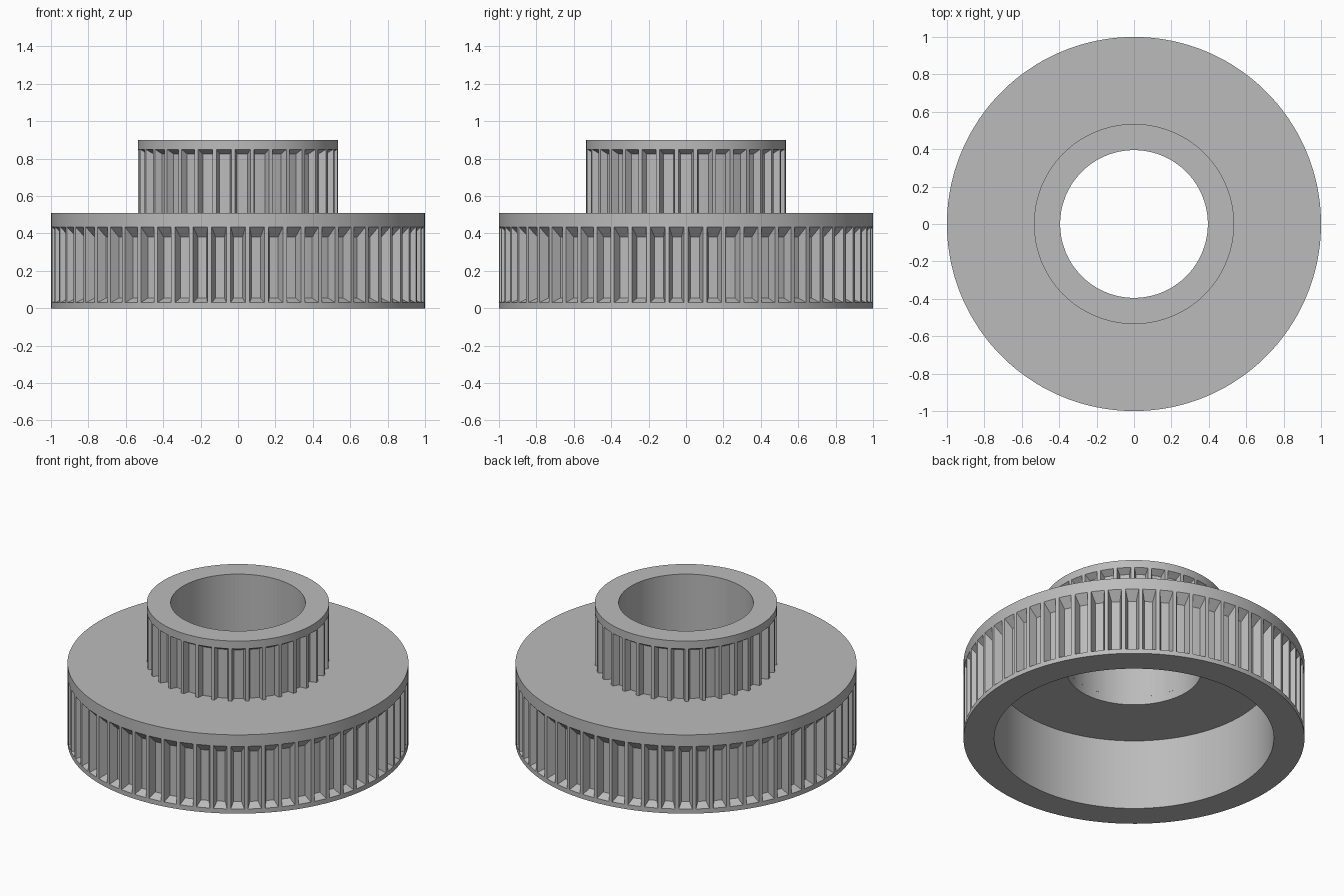
import bpy, bmesh, math

cube = bpy.data.objects.get("Cube")
if cube:
    bpy.data.objects.remove(cube, do_unlink=True)

grey = bpy.data.materials.new("machined grey")
grey.use_nodes = True
grey.diffuse_color = (0.5, 0.5, 0.5, 1)
grey.node_tree.nodes["Principled BSDF"].inputs["Base Color"].default_value = (0.5, 0.5, 0.5, 1)


def ring(bm, radius, z, teeth, depth, mouth, floor, phase):
    """One loop of vertices; depth 0 gives a plain circle, otherwise a toothed one."""
    pitch = math.tau / teeth
    inner = floor if depth else mouth
    verts = []
    for i in range(teeth):
        for offset, cut in ((-mouth, 0), (-inner, depth), (0, depth), (inner, depth), (mouth, 0)):
            a = (i + phase + offset / 2) * pitch
            r = radius - cut
            verts.append(bm.verts.new((r * math.cos(a), r * math.sin(a), z)))
    return verts


def toothed_lathe(name, profile, teeth, mouth, floor, phase):
    """Closed lathe through (radius, height, groove depth) stations."""
    bm = bmesh.new()
    rings = [ring(bm, r, z, teeth, d, mouth, floor, phase) for r, z, d in profile]
    for a, b in zip(rings, rings[1:] + rings[:1]):
        for i in range(len(a)):
            j = (i + 1) % len(a)
            bm.faces.new((a[i], a[j], b[j], b[i]))
    bmesh.ops.remove_doubles(bm, verts=bm.verts, dist=1e-5)
    bmesh.ops.recalc_face_normals(bm, faces=bm.faces)
    mesh = bpy.data.meshes.new(name)
    bm.to_mesh(mesh)
    bm.free()
    mesh.materials.append(grey)
    obj = bpy.data.objects.new(name, mesh)
    bpy.context.collection.objects.link(obj)
    bpy.ops.object.select_all(action="DESELECT")
    obj.select_set(True)
    bpy.context.view_layer.objects.active = obj
    bpy.ops.object.shade_smooth_by_angle(angle=math.radians(25))
    return obj


BORE, RECESS, HUB = 0.395, 0.82, 0.535
DECK = 0.51

# Large toothed wheel, hollow underneath, with a rim above and below the teeth
toothed_lathe("large_toothed_wheel", [
    (RECESS, 0, 0), (1, 0, 0), (1, 0.03, 0), (1, 0.055, 0.05),
    (1, 0.38, 0.05), (1, 0.435, 0), (1, DECK, 0),
    (BORE, DECK, 0), (BORE, 0.457, 0), (RECESS, 0.457, 0),
], teeth=62, mouth=0.78, floor=0.5, phase=0.5)

# Small toothed hub with a plain collar at the top
toothed_lathe("small_toothed_hub", [
    (BORE, DECK, 0), (HUB, DECK, 0.04), (HUB, 0.825, 0.04),
    (HUB, 0.85, 0), (HUB, 0.9, 0), (BORE, 0.9, 0),
], teeth=33, mouth=0.8, floor=0.6, phase=0)
